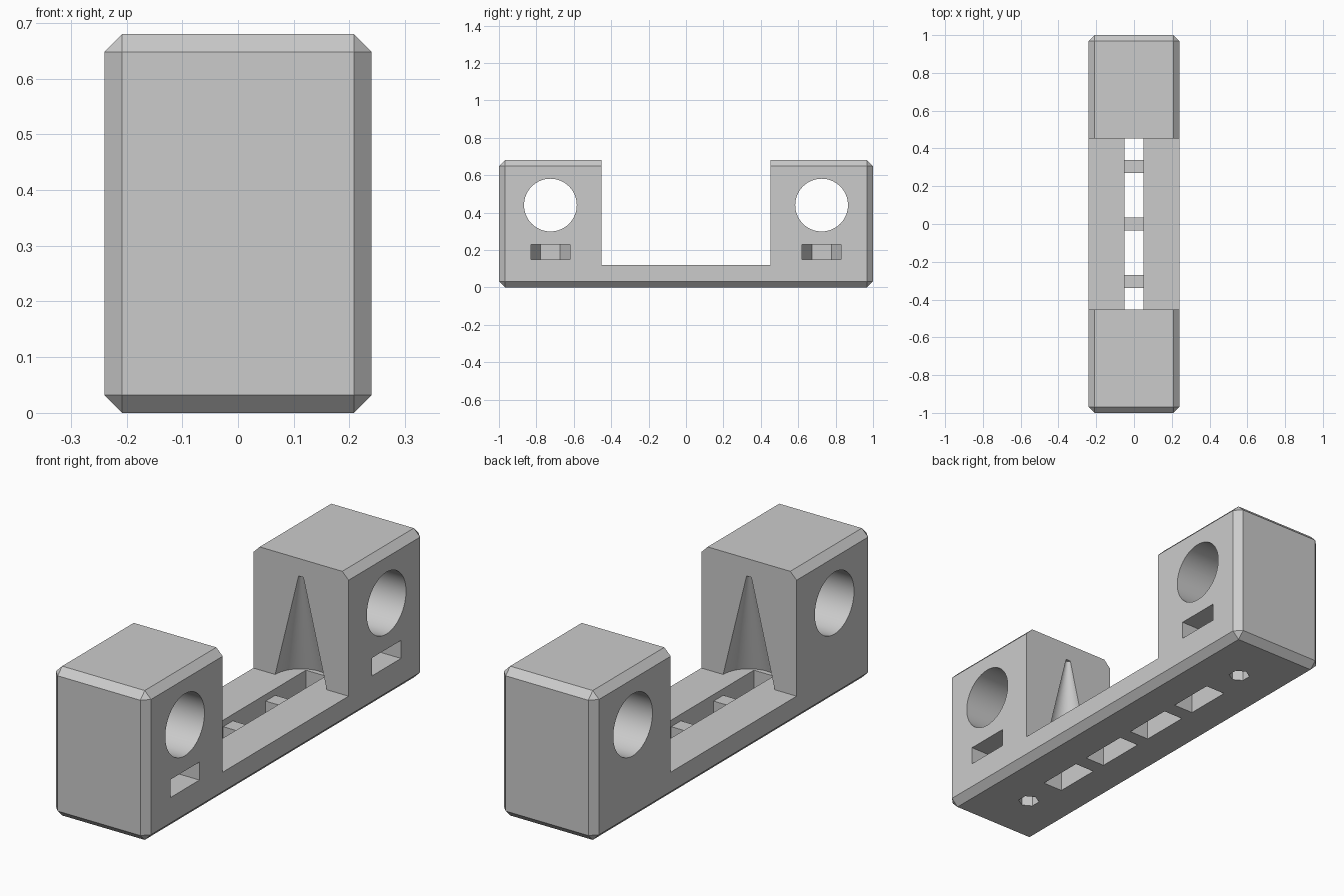
import bpy, bmesh, math
from mathutils import Vector

old = bpy.data.objects.get("Cube")
if old:
    bpy.data.objects.remove(old, do_unlink=True)

END_Y, BASE_TOP, INNER_Y = 1.0, 0.12, 0.453
HOLE_Y, HOLE_Z = 0.725, 0.44

grey = bpy.data.materials.new("plain grey")
grey.use_nodes = True
colour = (0.6, 0.6, 0.6, 1)
grey.diffuse_color = colour
grey.node_tree.nodes["Principled BSDF"].inputs["Base Color"].default_value = colour


def add_object(name, bm):
    bmesh.ops.recalc_face_normals(bm, faces=bm.faces)
    mesh = bpy.data.meshes.new(name)
    bm.to_mesh(mesh)
    bm.free()
    mesh.materials.append(grey)
    obj = bpy.data.objects.new(name, mesh)
    bpy.context.scene.collection.objects.link(obj)
    return obj


def box(name, low, high, chamfer=0):
    low, high = Vector(low), Vector(high)
    bm = bmesh.new()
    bmesh.ops.create_cube(bm, size=1)
    bmesh.ops.scale(bm, vec=high - low, verts=bm.verts)
    bmesh.ops.translate(bm, vec=(low + high) / 2, verts=bm.verts)
    if chamfer:
        bmesh.ops.bevel(bm, geom=bm.edges[:], offset=chamfer, segments=1,
                        affect='EDGES', profile=0.5)
    return add_object(name, bm)


def prism(name, outline, z0, z1):
    bm = bmesh.new()
    face = bm.faces.new([bm.verts.new((x, y, z0)) for x, y in outline])
    new = bmesh.ops.extrude_face_region(bm, geom=[face])["geom"]
    bmesh.ops.translate(bm, vec=(0, 0, z1 - z0),
                        verts=[v for v in new if isinstance(v, bmesh.types.BMVert)])
    return add_object(name, bm)


def cone(name, place, r1, r2, depth, sides, along_x=False):
    bm = bmesh.new()
    bmesh.ops.create_cone(bm, cap_ends=True, segments=sides,
                          radius1=r1, radius2=r2, depth=depth)
    obj = add_object(name, bm)
    obj.location = place
    if along_x:
        obj.rotation_euler.y = math.pi / 2
    return obj


def cut(target, cutter):
    cutter.hide_render = True
    mod = target.modifiers.new("cut", 'BOOLEAN')
    mod.operation, mod.solver, mod.object = 'DIFFERENCE', 'EXACT', cutter
    bpy.context.view_layer.objects.active = target
    bpy.ops.object.modifier_apply(modifier=mod.name)
    bpy.data.objects.remove(cutter, do_unlink=True)


# Chamfered block, opened in the middle to leave two end posts on a base
body = box("rod_holder_body", (-0.24, -END_Y, 0), (0.24, END_Y, 0.68), 0.032)
cut(body, box("middle_gap", (-1, -INNER_Y, BASE_TOP), (1, INNER_Y, 1)))

for side in (-1, 1):
    y = side * HOLE_Y
    # Tapered recess in the inner face of the post
    cut(body, cone("tapered_recess", (0, side * INNER_Y, 0.36), 0.13, 0.012, 0.48, 64))
    # Round rod hole
    cut(body, cone("rod_hole", (0, y, HOLE_Z), 0.141, 0.141, 1, 64, True))
    # Nut slot with a half-hexagon end, open on the left side
    r = 0.105
    outline = [(0.4, y - r), (0.4, y + r), (0, y + r), (-0.866 * r, y + r / 2),
               (-0.866 * r, y - r / 2), (0, y - r)]
    cut(body, prism("nut_slot", outline, 0.148, 0.23))
    # Six-sided screw hole from the underside up to the rod hole
    cut(body, cone("screw_hole", (0, y, 0.125), 0.046, 0.046, 0.45, 6))

# Shallow groove along the base, and four openings that leave low bridges
cut(body, box("base_groove", (-0.05, -0.56, 0.09), (0.05, 0.56, 0.135)))
bridge, step = 0.035, 0.305
for i in range(4):
    y0 = -0.56 if i == 0 else (i - 2) * step + bridge
    y1 = 0.56 if i == 3 else (i - 1) * step - bridge
    cut(body, box("base_opening", (-0.05, y0, -0.1), (0.05, y1, 0.11)))

# Smooth round surfaces, sharp chamfers
bpy.ops.object.select_all(action='DESELECT')
body.select_set(True)
bpy.context.view_layer.objects.active = body
bpy.ops.object.shade_smooth_by_angle(angle=math.radians(25))
